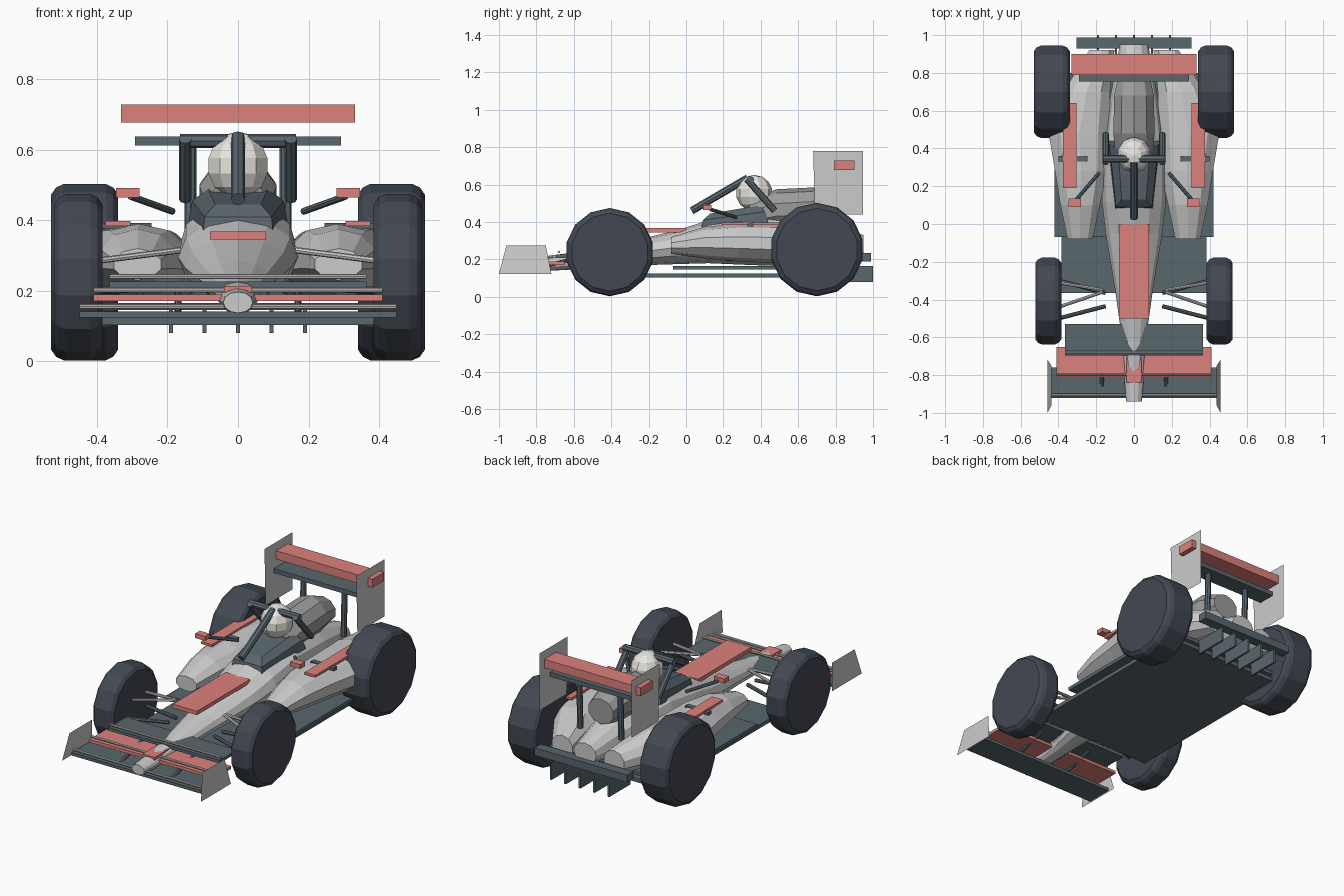
import bpy, bmesh, math
from mathutils import Vector

if "Cube" in bpy.data.objects:
    bpy.data.objects.remove(bpy.data.objects["Cube"])


def material(name, rgb):
    m = bpy.data.materials.new(name)
    m.diffuse_color = (*rgb, 1)
    m.use_nodes = True
    m.node_tree.nodes["Principled BSDF"].inputs["Base Color"].default_value = m.diffuse_color
    return m


SLATE = material("slate", (0.10, 0.135, 0.155))
TYRE = material("tyre", (0.055, 0.065, 0.085))
RED = material("red", (0.72, 0.22, 0.20))
PALE = material("pale", (0.80, 0.79, 0.74))
GREY = material("mid_grey", (0.33, 0.33, 0.33))


def finish(name, bm, mat=None):
    bmesh.ops.recalc_face_normals(bm, faces=bm.faces[:])
    me = bpy.data.meshes.new(name)
    bm.to_mesh(me)
    bm.free()
    ob = bpy.data.objects.new(name, me)
    bpy.context.collection.objects.link(ob)
    if mat:
        me.materials.append(mat)
    return ob


def box(name, x, y, z, mat=None, top_scale=1):
    """Box from (min, max) ranges; the top face can be scaled."""
    bm = bmesh.new()
    bmesh.ops.create_cube(bm, size=1)
    for v in bm.verts:
        k = top_scale if v.co.z > 0 else 1
        v.co = [(r[0] + r[1]) / 2 + c * (r[1] - r[0]) * s
                for r, c, s in zip((x, y, z), v.co, (k, k, 1))]
    return finish(name, bm, mat)


def loft(name, sections, n, mat=None, axis="y"):
    """Skin of elliptical rings: (position, centre, z centre, half width, half height)."""
    bm = bmesh.new()
    rings = []
    for t, a, b, ra, rb in sections:
        ring = []
        for i in range(n):
            w = math.pi / 2 + 2 * math.pi * i / n
            p, z = a + ra * math.cos(w), b + rb * math.sin(w)
            ring.append(bm.verts.new((p, t, z) if axis == "y" else (t, p, z)))
        rings.append(ring)
    for r, q in zip(rings, rings[1:]):
        for i in range(n):
            bm.faces.new((r[i], r[(i + 1) % n], q[(i + 1) % n], q[i]))
    bm.faces.new(rings[0])
    bm.faces.new(rings[-1])
    return finish(name, bm, mat)


def rod(name, p, q, r, mat=None, n=8):
    p, q = Vector(p), Vector(q)
    bm = bmesh.new()
    bmesh.ops.create_cone(bm, cap_ends=True, segments=n, radius1=r, radius2=r, depth=(q - p).length)
    rot = (q - p).to_track_quat("Z", "Y")
    for v in bm.verts:
        v.co = rot @ v.co + (p + q) / 2
    return finish(name, bm, mat)


def sheet(name, pts, mat=None):
    bm = bmesh.new()
    bm.faces.new([bm.verts.new(p) for p in pts])
    return finish(name, bm, mat)


# Central body, from nose tip to tail
loft("body", [(-0.94, 0, 0.167, 0.042, 0.03), (-0.84, 0, 0.17, 0.05, 0.036),
              (-0.62, 0, 0.19, 0.062, 0.045), (-0.35, 0, 0.225, 0.10, 0.06),
              (-0.05, 0, 0.265, 0.15, 0.09), (0.12, 0, 0.295, 0.17, 0.115),
              (0.35, 0, 0.315, 0.17, 0.145), (0.65, 0, 0.29, 0.13, 0.13),
              (0.95, 0, 0.27, 0.075, 0.06)], 12)
loft("engine_cover", [(0.34, 0, 0.43, 0.10, 0.08), (0.48, 0, 0.465, 0.115, 0.11),
                      (0.68, 0, 0.475, 0.11, 0.11), (0.80, 0, 0.46, 0.085, 0.075)], 10, GREY)

# Floor plates, diffuser beam and fins
box("floor_plate", (-0.385, 0.385), (-0.365, 0.80), (0.103, 0.126), SLATE)
box("upper_floor", (-0.42, 0.42), (-0.07, 0.80), (0.145, 0.166), SLATE)
box("diffuser_beam", (-0.305, 0.305), (0.93, 0.988), (0.19, 0.235), SLATE)
for i in range(-2, 3):
    box("diffuser_fin", (i * 0.095 - 0.006, i * 0.095 + 0.006), (0.80, 1.0), (0.08, 0.165), SLATE)

# Cockpit surround and helmet
bm = bmesh.new()
rings = [[bm.verts.new(p) for p in ((-w, y0, z0), (w, y0, z0), (v, y1, z1), (-v, y1, z1))]
         for w, y0, z0, v, y1, z1 in ((0.10, 0.08, 0.36, 0.14, 0.44, 0.40),
                                      (0.095, 0.09, 0.41, 0.13, 0.42, 0.455),
                                      (0.065, 0.13, 0.445, 0.085, 0.40, 0.49))]
for r, q in zip(rings, rings[1:]):
    for i in range(4):
        bm.faces.new((r[i], r[(i + 1) % 4], q[(i + 1) % 4], q[i]))
bm.faces.new(rings[0])
bm.faces.new(rings[-1])
finish("cockpit_surround", bm, SLATE)
bm = bmesh.new()
bmesh.ops.create_uvsphere(bm, u_segments=10, v_segments=7, radius=1)
for v in bm.verts:
    v.co = (v.co.x * 0.09, 0.365 + v.co.y * 0.098, 0.555 + v.co.z * 0.097)
finish("helmet", bm, PALE)

# Head protection hoop
rod("hoop_front_strut", (0, 0.03, 0.46), (0, 0.33, 0.635), 0.02, SLATE)
rod("hoop_crossbar", (-0.165, 0.345, 0.625), (0.165, 0.345, 0.625), 0.02, SLATE)
box("nose_panel", (-0.08, 0.08), (-0.5, 0.0), (0.345, 0.368), RED)
box("nose_stripe", (-0.04, 0.04), (-0.84, -0.67), (0.195, 0.213), RED)


def flap(name, w, y0, y1, z, mat):
    """Wing plane with a pale strip on its front edge."""
    box(name, (-w, w), (y0, y1), (z - 0.009, z + 0.009), mat)
    rod(name + "_strip", (-w, y0 + 0.015, z + 0.022), (w, y0 + 0.015, z + 0.022), 0.007)


# Front and rear wings
flap("front_wing_plane", 0.45, -0.92, -0.76, 0.133, SLATE)
flap("front_wing_flap", 0.41, -0.81, -0.65, 0.18, RED)
flap("front_wing_upper", 0.365, -0.695, -0.53, 0.218, SLATE)
box("rear_wing_plane", (-0.332, 0.332), (0.79, 0.90), (0.678, 0.728), RED)
box("rear_wing_lower", (-0.292, 0.292), (0.755, 0.86), (0.612, 0.638), SLATE)

for s in (-1, 1):
    # Wheels with chamfered shoulders
    for nm, y, r, x0, x1 in (("front_wheel", -0.408, 0.236, 0.385, 0.522),
                             ("rear_wheel", 0.70, 0.25, 0.34, 0.53)):
        zc = r + 0.003
        loft(nm, [(s * x, y, zc, q, q) for x, q in
                  ((x0, r * 0.88), (x0 + 0.014, r * 0.96), (x0 + 0.035, r),
                   (x1 - 0.035, r), (x1 - 0.014, r * 0.96), (x1, r * 0.88))], 14, TYRE, "x")
    # Sidepods with panel and small bar
    loft("sidepod", [(y, s * x, z, w, h) for y, x, z, w, h in
                     ((-0.08, 0.285, 0.275, 0.07, 0.045), (0.10, 0.285, 0.29, 0.11, 0.085),
                      (0.28, 0.28, 0.29, 0.145, 0.10), (0.48, 0.29, 0.285, 0.17, 0.105),
                      (0.70, 0.25, 0.28, 0.13, 0.10), (0.92, 0.17, 0.25, 0.07, 0.07))], 10)
    box("sidepod_panel", sorted((s * 0.305, s * 0.376)), (0.19, 0.64), (0.384, 0.398), RED)
    box("sidepod_bar", sorted((s * 0.245, s * 0.40)), (0.33, 0.36), (0.375, 0.393), SLATE)
    # Mirrors
    rod("mirror_arm", (s * 0.185, 0.27, 0.425), (s * 0.305, 0.13, 0.468), 0.01, SLATE)
    box("mirror", sorted((s * 0.28, s * 0.346)), (0.09, 0.135), (0.465, 0.491), RED)
    # Hoop side legs
    rod("hoop_leg", (s * 0.15, 0.325, 0.63), (s * 0.15, 0.475, 0.46), 0.018, SLATE)
    # Front suspension: upper and lower wishbones
    for yi, yo in ((-0.365, -0.30), (-0.435, -0.50)):
        rod("lower_wishbone", (s * 0.15, yi, 0.215), (s * 0.40, yo, 0.20), 0.011, SLATE)
    for yi, yo in ((-0.35, -0.31), (-0.36, -0.44)):
        rod("upper_wishbone", (s * 0.165, yi, 0.315), (s * 0.40, yo, 0.285), 0.009)
    # Front wing pylons and end plates
    rod("front_wing_pylon", (s * 0.17, -0.86, 0.135), (s * 0.17, -0.60, 0.205), 0.01, SLATE)
    sheet("front_end_plate", [(s * x, y, z) for x, y, z in
                              ((0.457, -1.0, 0.122), (0.457, -0.72, 0.122),
                               (0.437, -0.75, 0.275), (0.437, -0.96, 0.275))])
    # Rear wing end plates and struts
    sheet("rear_end_plate", [(s * 0.302, y, z) for y, z in
                             ((0.69, 0.44), (0.945, 0.44), (0.945, 0.78), (0.68, 0.78))])
    rod("rear_wing_strut", (s * 0.135, 0.81, 0.62), (s * 0.135, 0.80, 0.33), 0.017, SLATE)
